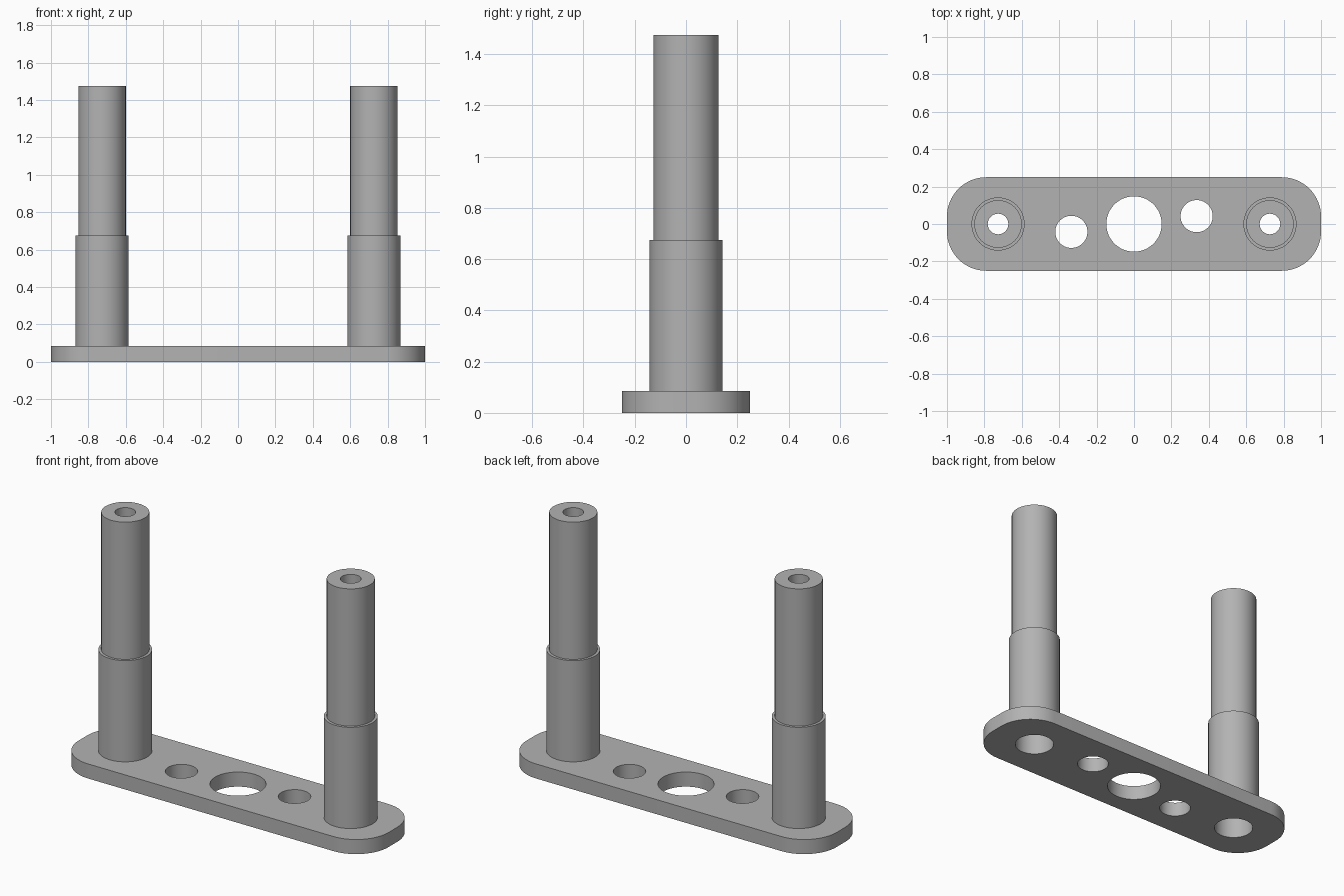
import bpy, bmesh
from math import cos, sin, pi, radians

cube = bpy.data.objects.get("Cube")
if cube:
    bpy.data.objects.remove(cube, do_unlink=True)

PLATE_TOP = 0.085
POST_X = 0.727
BORE = 0.107

grey = bpy.data.materials.new("plain_grey")
grey.use_nodes = True
colour = (0.45, 0.45, 0.45, 1)
grey.diffuse_color = colour
grey.node_tree.nodes["Principled BSDF"].inputs["Base Color"].default_value = colour


def arc(cx, cy, r, start, end, steps):
    angles = [start + (end - start) * i / steps for i in range(steps + 1)]
    return [(cx + r * cos(a), cy + r * sin(a)) for a in angles]


def finish(name, mesh):
    obj = bpy.data.objects.new(name, mesh)
    bpy.context.collection.objects.link(obj)
    mesh.materials.clear()
    mesh.materials.append(grey)
    bpy.ops.object.select_all(action="DESELECT")
    obj.select_set(True)
    bpy.context.view_layer.objects.active = obj
    bpy.ops.object.shade_smooth_by_angle(angle=radians(30))
    return obj


def plate(name, loops, height):
    """Fill the outline minus its holes and give it thickness."""
    curve = bpy.data.curves.new(name + "_outline", "CURVE")
    curve.dimensions = "2D"
    curve.fill_mode = "BOTH"
    curve.extrude = height / 2
    for points in loops:
        spline = curve.splines.new("POLY")
        spline.points.add(len(points) - 1)
        for p, (x, y) in zip(spline.points, points):
            p.co = (x, y, 0, 1)
        spline.use_cyclic_u = True
    helper = bpy.data.objects.new(name + "_outline", curve)
    bpy.context.collection.objects.link(helper)
    bpy.context.view_layer.update()
    depsgraph = bpy.context.evaluated_depsgraph_get()
    mesh = bpy.data.meshes.new_from_object(helper.evaluated_get(depsgraph))
    bpy.data.objects.remove(helper)
    bm = bmesh.new()
    bm.from_mesh(mesh)
    bmesh.ops.remove_doubles(bm, verts=bm.verts, dist=1e-5)
    bmesh.ops.translate(bm, verts=bm.verts, vec=(0, 0, height / 2))
    bmesh.ops.recalc_face_normals(bm, faces=bm.faces)
    bm.to_mesh(mesh)
    bm.free()
    return finish(name, mesh)


def turned(name, profile, x, sides=64):
    """Revolve a closed (radius, height) profile about the vertical."""
    bm = bmesh.new()
    rings = [[bm.verts.new((r * cos(2 * pi * i / sides), r * sin(2 * pi * i / sides), z))
              for i in range(sides)] for r, z in profile]
    for a, b in zip(rings, rings[1:] + rings[:1]):
        for i in range(sides):
            j = (i + 1) % sides
            bm.faces.new((a[i], a[j], b[j], b[i]))
    bmesh.ops.recalc_face_normals(bm, faces=bm.faces)
    mesh = bpy.data.meshes.new(name)
    bm.to_mesh(mesh)
    bm.free()
    obj = finish(name, mesh)
    obj.location.x = x


# Base plate: rounded outline, then its holes
corner = 0.21
outline = []
for i, (sx, sy) in enumerate([(1, 1), (-1, 1), (-1, -1), (1, -1)]):
    outline += arc(sx * (1 - corner), sy * (0.25 - corner), corner,
                   i * pi / 2, (i + 1) * pi / 2, 16)
holes = [(0, 0, 0.148), (-0.335, -0.042, 0.086), (0.335, 0.042, 0.086),
         (-POST_X, 0, BORE), (POST_X, 0, BORE)]
circles = [arc(x, y, r, 0, 2 * pi, 64)[:-1] for x, y, r in holes]
plate("base_plate", [outline] + circles, PLATE_TOP)

# Stepped hollow posts, wide bore below and narrow bore at the top
post = [(0.142, PLATE_TOP), (0.142, 0.675), (0.127, 0.675), (0.127, 1.475),
        (0.055, 1.475), (0.055, 0.6), (BORE, 0.6), (BORE, PLATE_TOP)]
for name, x in (("left_post", POST_X), ("right_post", -POST_X)):
    turned(name, post, x)
